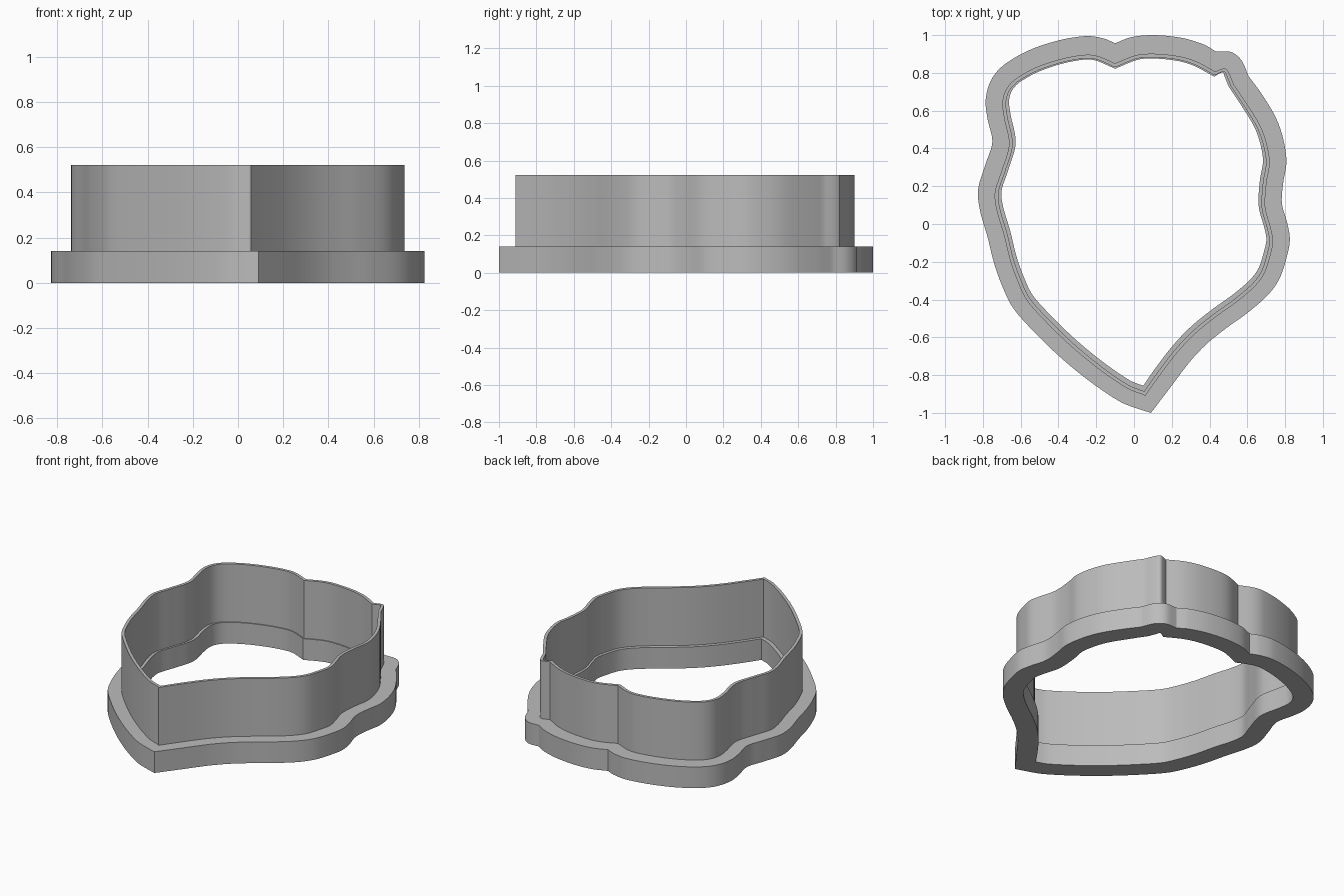
import bpy, bmesh, math
from mathutils import Vector

if "Cube" in bpy.data.objects:
    bpy.data.objects.remove(bpy.data.objects["Cube"])

# Outer rim of the base, counterclockwise from the pointed tip
RIM = [(.09, -1), (.2, -.855), (.295, -.73), (.385, -.635), (.49, -.55), (.595, -.475),
       (.705, -.38), (.77, -.29), (.81, -.17), (.825, -.08), (.81, .01), (.783, .11),
       (.79, .22), (.807, .33), (.79, .45), (.75, .565), (.675, .69), (.605, .785),
       (.57, .865), (.515, .91), (.435, .912), (.37, .95), (.255, .985), (.11, 1),
       (-.01, .99), (-.1, .957), (-.16, .982), (-.25, .995), (-.395, .973), (-.555, .92),
       (-.685, .845), (-.755, .765), (-.785, .66), (-.775, .555), (-.75, .435),
       (-.785, .32), (-.825, .185), (-.815, .07), (-.775, -.07), (-.74, -.21),
       (-.695, -.335), (-.64, -.445), (-.53, -.57), (-.385, -.71), (-.225, -.84),
       (-.075, -.94), (.02, -.978)]
WIDTH = .124                                  # full width of the base ring
CORNERS = {0, 17, 20, 25}                     # sharp creases
# Inward moves at the creases and the small bump
INWARD = {0: (-.045, .137), 17: (-.105, -.055), 18: (-.09, -.085), 19: (-.047, -.107),
          20: (-.01, -.132), 25: (0, -.135)}
STEPS = 6
N = len(RIM)
rim = [Vector(p) for p in RIM]


def inset(t, shift=0.0):
    """Rim moved inward by fraction t of the ring width."""
    out = []
    for i, p in enumerate(rim):
        if i in INWARD:
            d = Vector(INWARD[i])
        else:
            a = rim[i] - rim[i - 1]
            b = rim[(i + 1) % N] - rim[i]
            tan = (a / a.length_squared + b / b.length_squared).normalized()
            d = Vector((-tan.y, tan.x)) * WIDTH
        out.append(p + d * t + Vector((0, shift)))
    return out


def smooth_loop(pts):
    """Hermite curve through the points, with creases kept sharp."""
    res = []
    for i in range(N):
        j = (i + 1) % N
        p, q = pts[i], pts[j]
        m = q - p
        ta = m if i in CORNERS else (q - pts[i - 1]) / 2
        tb = m if j in CORNERS else (pts[(j + 1) % N] - p) / 2
        # limit tangents on uneven spacing
        ta = ta.normalized() * min(ta.length, m.length)
        tb = tb.normalized() * min(tb.length, m.length)
        for k in range(STEPS):
            s = k / STEPS
            res.append(p * (2*s**3 - 3*s**2 + 1) + ta * (s**3 - 2*s**2 + s)
                       + q * (3*s**2 - 2*s**3) + tb * (s**3 - s**2))
    return res


# Stepped cross-section: wide base ring with a thin upright wall
base_out = smooth_loop(inset(0))
base_in = smooth_loop(inset(1))
wall_out = smooth_loop(inset(.715, -.01))
wall_in = smooth_loop(inset(.87, -.01))
SECTION = [(base_out, 0), (base_out, .14), (wall_out, .14), (wall_out, .522),
           (wall_in, .522), (wall_in, .14), (base_in, .14), (base_in, 0)]

bm = bmesh.new()
rings = [[bm.verts.new((v.x, v.y, z)) for v in loop] for loop, z in SECTION]
count = N * STEPS
for r in range(len(rings)):
    a, b = rings[r], rings[(r + 1) % len(rings)]
    for i in range(count):
        j = (i + 1) % count
        bm.faces.new((a[i], a[j], b[j], b[i]))
bmesh.ops.recalc_face_normals(bm, faces=bm.faces)
mesh = bpy.data.meshes.new("cutter_ring")
bm.to_mesh(mesh)
bm.free()

cutter = bpy.data.objects.new("cutter_ring", mesh)
bpy.context.collection.objects.link(cutter)
grey = bpy.data.materials.new("plain grey")
grey.diffuse_color = (.5, .5, .5, 1)
grey.use_nodes = True
grey.node_tree.nodes["Principled BSDF"].inputs["Base Color"].default_value = grey.diffuse_color
mesh.materials.append(grey)

# Smooth walls, sharp rims and creases
bpy.context.view_layer.objects.active = cutter
cutter.select_set(True)
bpy.ops.object.shade_smooth_by_angle(angle=math.radians(25))
